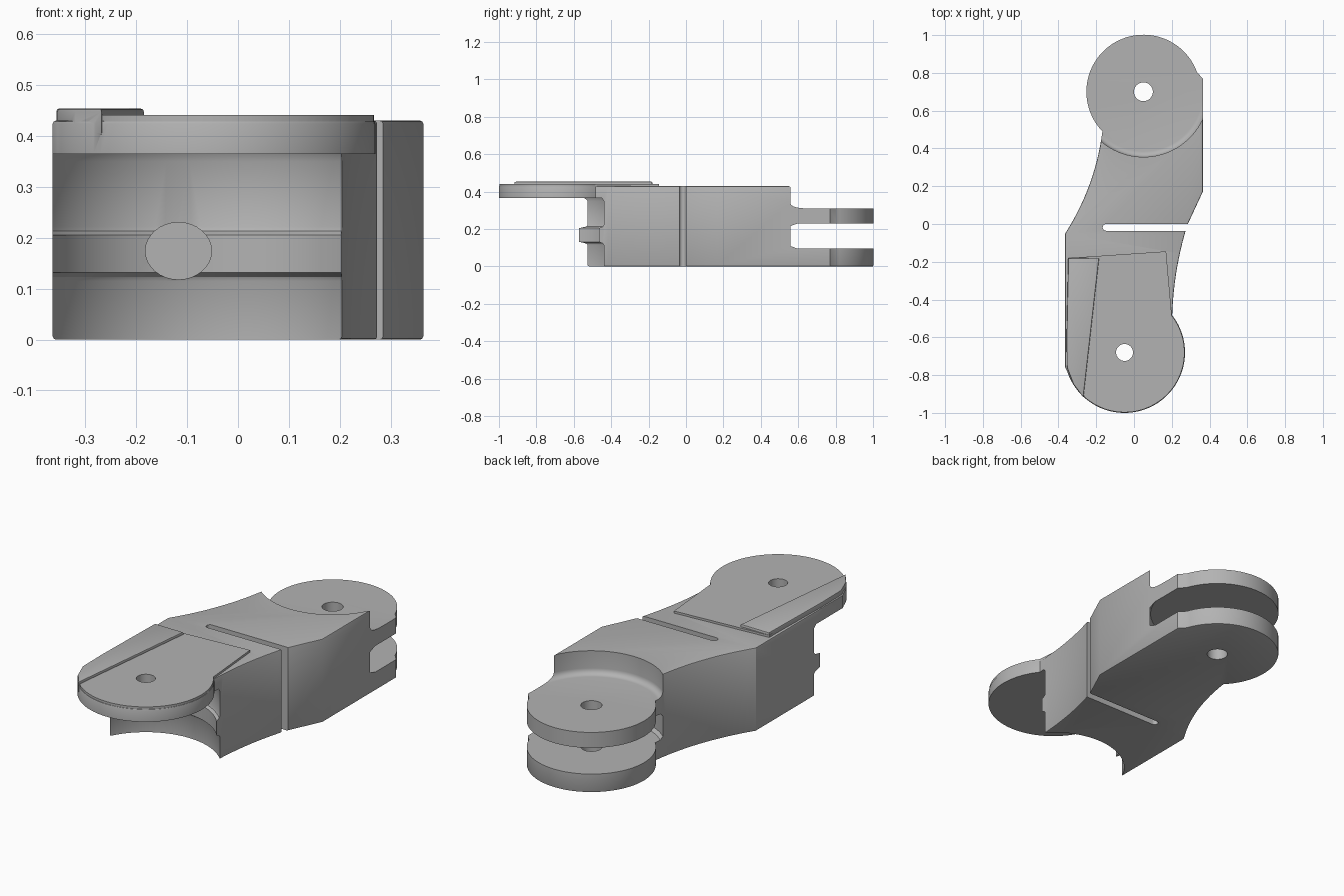
import bpy, bmesh
from math import radians, sin, cos, pi
from mathutils import Matrix

cube = bpy.data.objects.get("Cube")
if cube:
    bpy.data.objects.remove(cube, do_unlink=True)

grey = bpy.data.materials.new("plain grey")
grey.use_nodes = True
COLOUR = (0.45, 0.45, 0.45, 1)
grey.diffuse_color = COLOUR
grey.node_tree.nodes["Principled BSDF"].inputs["Base Color"].default_value = COLOUR

FRONT = (-0.05, -0.68)   # front pivot
BACK = (0.05, 0.70)      # back pivot


def finish(name, bm):
    bmesh.ops.recalc_face_normals(bm, faces=bm.faces)
    mesh = bpy.data.meshes.new(name)
    bm.to_mesh(mesh)
    bm.free()
    mesh.materials.append(grey)
    obj = bpy.data.objects.new(name, mesh)
    bpy.context.collection.objects.link(obj)
    return obj


def arc(centre, r, start, end, n):
    angles = [radians(start + (end - start) * i / n) for i in range(n + 1)]
    return [(centre[0] + r * cos(a), centre[1] + r * sin(a)) for a in angles]


def bend(a, c, b, n=14):
    ts = [i / n for i in range(1, n)]
    return [tuple((1 - t) ** 2 * a[k] + 2 * t * (1 - t) * c[k] + t * t * b[k]
                  for k in (0, 1)) for t in ts]


def extrude(name, outline, z0, z1, bevel=0):
    bm = bmesh.new()
    face = bm.faces.new([bm.verts.new((x, y, z0)) for x, y in outline])
    ext = bmesh.ops.extrude_face_region(bm, geom=[face])
    verts = [v for v in ext["geom"] if isinstance(v, bmesh.types.BMVert)]
    bmesh.ops.translate(bm, verts=verts, vec=(0, 0, z1 - z0))
    if bevel:
        rims = [e for e in bm.edges if abs(e.verts[0].co.z - e.verts[1].co.z) < 1e-5]
        bmesh.ops.bevel(bm, geom=rims, offset=bevel, segments=2, profile=0.5, affect='EDGES')
    return finish(name, bm)


def box(name, x0, x1, y0, y1, z0, z1):
    return extrude(name, [(x0, y0), (x1, y0), (x1, y1), (x0, y1)], z0, z1)


def turned(name, centre, profile, n=96):
    """Closed solid of revolution from (radius, height) points."""
    bm = bmesh.new()
    rings = [[bm.verts.new((x, y, z)) for x, y in arc(centre, r, 0, 360 - 360 / n, n - 1)]
             for r, z in profile]
    for low, high in zip(rings, rings[1:]):
        for i in range(n):
            j = (i + 1) % n
            bm.faces.new((low[i], low[j], high[j], high[i]))
    bm.faces.new(rings[0])
    bm.faces.new(rings[-1])
    return finish(name, bm)


def combine(target, tool, operation='DIFFERENCE'):
    tool.hide_render = True
    mod = target.modifiers.new(tool.name, 'BOOLEAN')
    mod.object, mod.operation, mod.solver = tool, operation, 'EXACT'
    bpy.context.view_layer.objects.active = target
    bpy.ops.object.modifier_apply(modifier=mod.name)
    bpy.data.objects.remove(tool, do_unlink=True)


# Main body: one outline running round both knuckles
waist_r, waist_l = (0.275, -0.03), (-0.364, -0.05)
front_arc = arc(FRONT, 0.32, 198, 398, 56)
back_arc = arc(BACK, 0.302, 20, 224, 56)
outline = (front_arc + bend(front_arc[-1], (0.21, -0.25), waist_r)
           + [waist_r, (0.285, 0.0), (0.364, 0.17), (0.364, 0.77)] + back_arc
           + bend(back_arc[-1], (-0.205, 0.2), waist_l)
           + [waist_l, (-0.364, -0.55), (-0.364, -0.76)])
body = extrude("link_body", outline, 0, 0.43, 0.006)

# Hollow below the front tongue, leaving a raised rib across it
combine(body, turned("front_hollow", FRONT, [
    (0.35, -0.1), (0.35, 0.115), (0.346, 0.123), (0.332, 0.132), (0.332, 0.205),
    (0.346, 0.213), (0.35, 0.222), (0.35, 0.35), (0.343, 0.365)]))
combine(body, box("front_clearance", -0.6, 0.6, -1.2, -0.6, -0.1, 0.365))

# Back step with a filleted foot, and the gap between the two prongs
step = [(0.345 - 0.03 * (1 - cos(a)), 0.34 - 0.03 * sin(a))
        for a in (pi / 2 * i / 5 for i in range(5, -1, -1))]
combine(body, turned("back_step", BACK, step + [(0.345, 0.6)]))
combine(body, box("step_clearance", -0.6, 0.6, 0.8, 1.2, 0.31, 0.6))
gap = [(0.33, 0.095), (0.345, 0.11), (0.345, 0.215), (0.33, 0.23)]
combine(body, turned("prong_gap", BACK, gap))
combine(body, box("gap_clearance", -0.6, 0.6, 0.72, 1.2, 0.095, 0.23))

# Thin tongue cover and the raised strip along its right edge
tongue = extrude("tongue_cover", arc(FRONT, 0.317, 228, 398, 48)
                 + [(0.17, -0.145), (-0.35, -0.18), (-0.335, -0.6), (-0.345, -0.78)], 0.40, 0.441)
combine(body, tongue, 'UNION')
strip = extrude("raised_strip", [(-0.348, -0.18), (-0.185, -0.182), (-0.268, -0.918),
                                 (-0.32, -0.85), (-0.355, -0.76), (-0.357, -0.6)],
                0.40, 0.454, 0.006)
combine(body, strip, 'UNION')

# Cross slit, pin holes and the cord hole in the front wall
slit = [(0.6, -0.036), (0.6, 0.0)] + arc((-0.148, -0.018), 0.018, 90, 270, 8)
combine(body, extrude("cross_slit", slit, -0.1, 0.6))
for name, centre, r in (("front_pin_hole", FRONT, 0.045), ("back_pin_hole", BACK, 0.05)):
    combine(body, turned(name, centre, [(r, -0.1), (r, 0.6)], 32))
cord = turned("cord_hole", (0, 0), [(1, 0), (1, 0.5)], 32)
cord.data.transform(Matrix.Translation((-0.117, -0.1, 0.174)) @ Matrix.Rotation(pi / 2, 4, 'X')
                    @ Matrix.Diagonal((0.065, 0.056, 1, 1)))
combine(body, cord)

# Keep one material and smooth only the rounded surfaces
body.data.materials.clear()
body.data.materials.append(grey)
body.data.polygons.foreach_set("material_index", [0] * len(body.data.polygons))
bpy.ops.object.select_all(action='DESELECT')
body.select_set(True)
bpy.context.view_layer.objects.active = body
bpy.ops.object.shade_smooth_by_angle(angle=radians(28))
